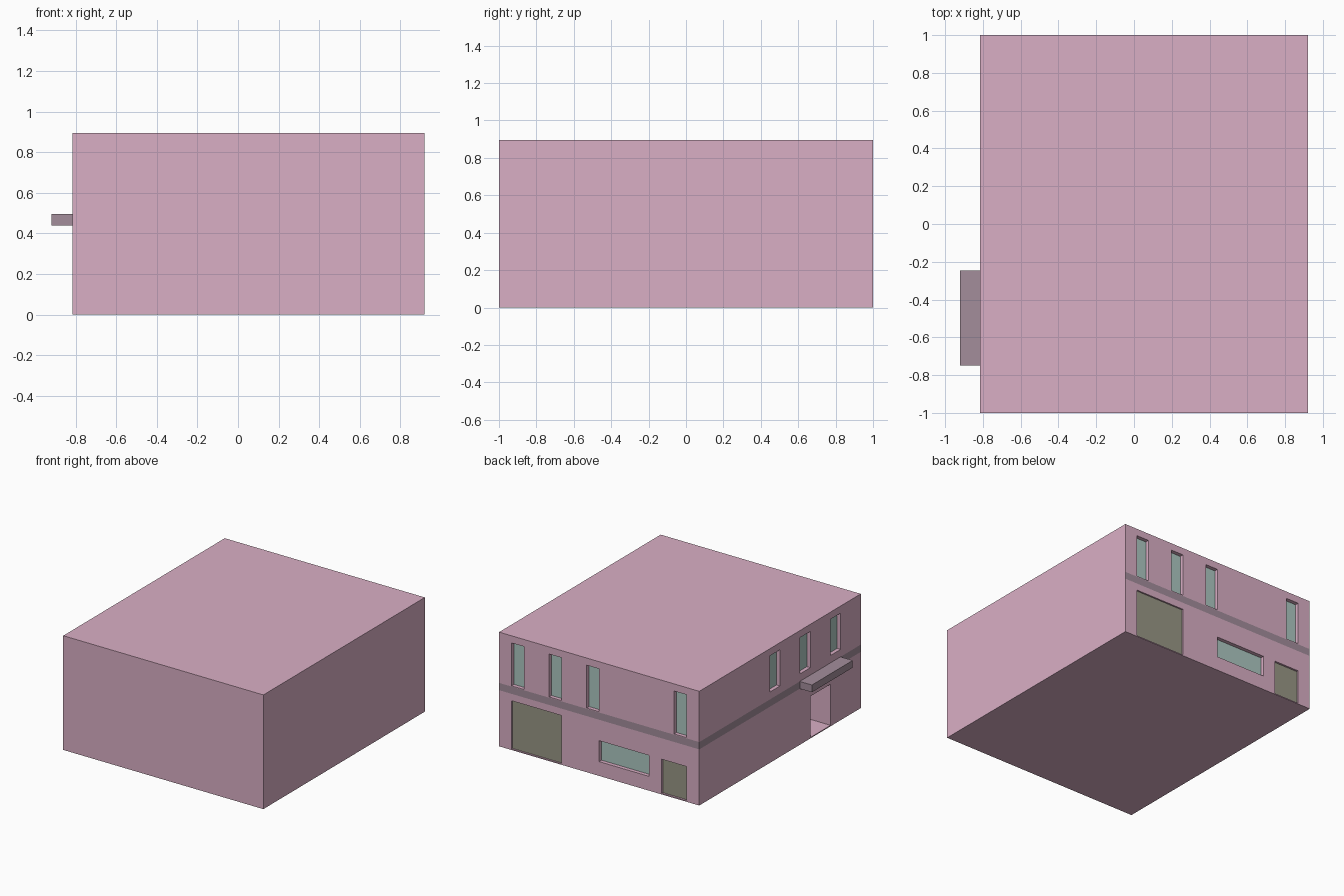
import bpy, bmesh
from mathutils import Vector

if "Cube" in bpy.data.objects:
    bpy.data.objects.remove(bpy.data.objects["Cube"])

X0, X1, Y, H = -0.815, 0.92, 1.0, 0.895      # body extents
BAND = (0.44, 0.497)                         # string course heights
SILL = 0.008                                 # threshold of ground-level openings


def material(name, rgb):
    m = bpy.data.materials.new(name)
    m.diffuse_color = (*rgb, 1)
    m.use_nodes = True
    m.node_tree.nodes["Principled BSDF"].inputs["Base Color"].default_value = m.diffuse_color
    return m


PINK = material("pink_render", (0.70, 0.43, 0.56))
GREY = material("mauve_grey", (0.37, 0.27, 0.33))
GLASS = material("window_glass", (0.42, 0.58, 0.54))
DOOR = material("door_olive", (0.32, 0.31, 0.24))


def make(name, quads, mat, weld=False):
    bm = bmesh.new()
    for q in quads:
        bm.faces.new([bm.verts.new(p) for p in q])
    if weld:
        bmesh.ops.remove_doubles(bm, verts=bm.verts, dist=1e-5)
    me = bpy.data.meshes.new(name)
    bm.to_mesh(me)
    bm.free()
    me.materials.append(mat)
    ob = bpy.data.objects.new(name, me)
    bpy.context.collection.objects.link(ob)
    return ob


def back(u, z, d=0.0):      # back wall: u runs 0-1 from +x to -x
    return Vector((X1 + (X0 - X1) * u, Y - d, z))


def left(u, z, d=0.0):      # left wall: u runs 0-1 from +y to -y
    return Vector((X0 + d, Y - 2 * Y * u, z))


def rect(pt, u0, u1, z0, z1, d=0.0):
    return [pt(u0, z0, d), pt(u1, z0, d), pt(u1, z1, d), pt(u0, z1, d)]


def facade(side, pt, openings):
    """Wall with recessed openings (name, mat, u0, u1, z0, z1, depth), u in 16ths."""
    holes = [(n, m, a / 16, b / 16, c, e, d) for n, m, a, b, c, e, d in openings]
    us = sorted({0, 1} | {h[2] for h in holes} | {h[3] for h in holes})
    zs = sorted({0, H, *BAND} | {h[4] for h in holes} | {h[5] for h in holes})
    quads = []
    for u0, u1 in zip(us, us[1:]):
        for z0, z1 in zip(zs, zs[1:]):
            u, z = (u0 + u1) / 2, (z0 + z1) / 2
            solid = not any(h[2] < u < h[3] and h[4] < z < h[5] for h in holes)
            if solid and not BAND[0] < z < BAND[1]:
                quads.append(rect(pt, u0, u1, z0, z1))
    # reveals and inset panels
    for n, m, u0, u1, z0, z1, d in holes:
        ring = [(u0, z0), (u1, z0), (u1, z1), (u0, z1)]
        for a, b in zip(ring, ring[1:] + ring[:1]):
            quads.append([pt(*a), pt(*b), pt(*b, d), pt(*a, d)])
        make(n, [rect(pt, u0, u1, z0, z1, d)], m)
    make(side + "_band", [rect(pt, 0, 1, *BAND)], GREY)
    return quads


# Back wall: four tall windows, garage, wide window, side door
D, TOP = 0.03, 0.839
walls = facade("back", back,
               [("back_window", GLASS, u, u + 1, 0.503, TOP, D) for u in (1, 4, 7, 14)]
               + [("garage_door", DOOR, 1, 5, SILL, 0.386, 0.012),
                  ("wide_window", GLASS, 8, 12, 0.112, 0.276, D),
                  ("side_door", DOOR, 13, 15, SILL, 0.276, 0.015)])

# Left wall: three windows and a deep entrance
walls += facade("left", left,
                [("left_window", GLASS, u, u + 1, 0.555, TOP, D) for u in (7, 10, 13)]
                + [("entrance_door", DOOR, 11, 13, SILL, 0.33, 0.217)])

# Plain front, right, roof and base
walls += [
    [(X0, -Y, 0), (X1, -Y, 0), (X1, -Y, H), (X0, -Y, H)],
    [(X1, -Y, 0), (X1, Y, 0), (X1, Y, H), (X1, -Y, H)],
    [(X0, -Y, H), (X1, -Y, H), (X1, Y, H), (X0, Y, H)],
    [(X0, Y, 0), (X1, Y, 0), (X1, -Y, 0), (X0, -Y, 0)],
]
make("building_walls", walls, PINK, weld=True)

# Canopy over the entrance
bpy.ops.mesh.primitive_cube_add(size=1, location=((X0 - 0.92) / 2, -0.4975, sum(BAND) / 2))
canopy = bpy.context.object
canopy.name = "entrance_canopy"
canopy.scale = (X0 + 0.92, 0.505, BAND[1] - BAND[0])
canopy.data.materials.append(GREY)
